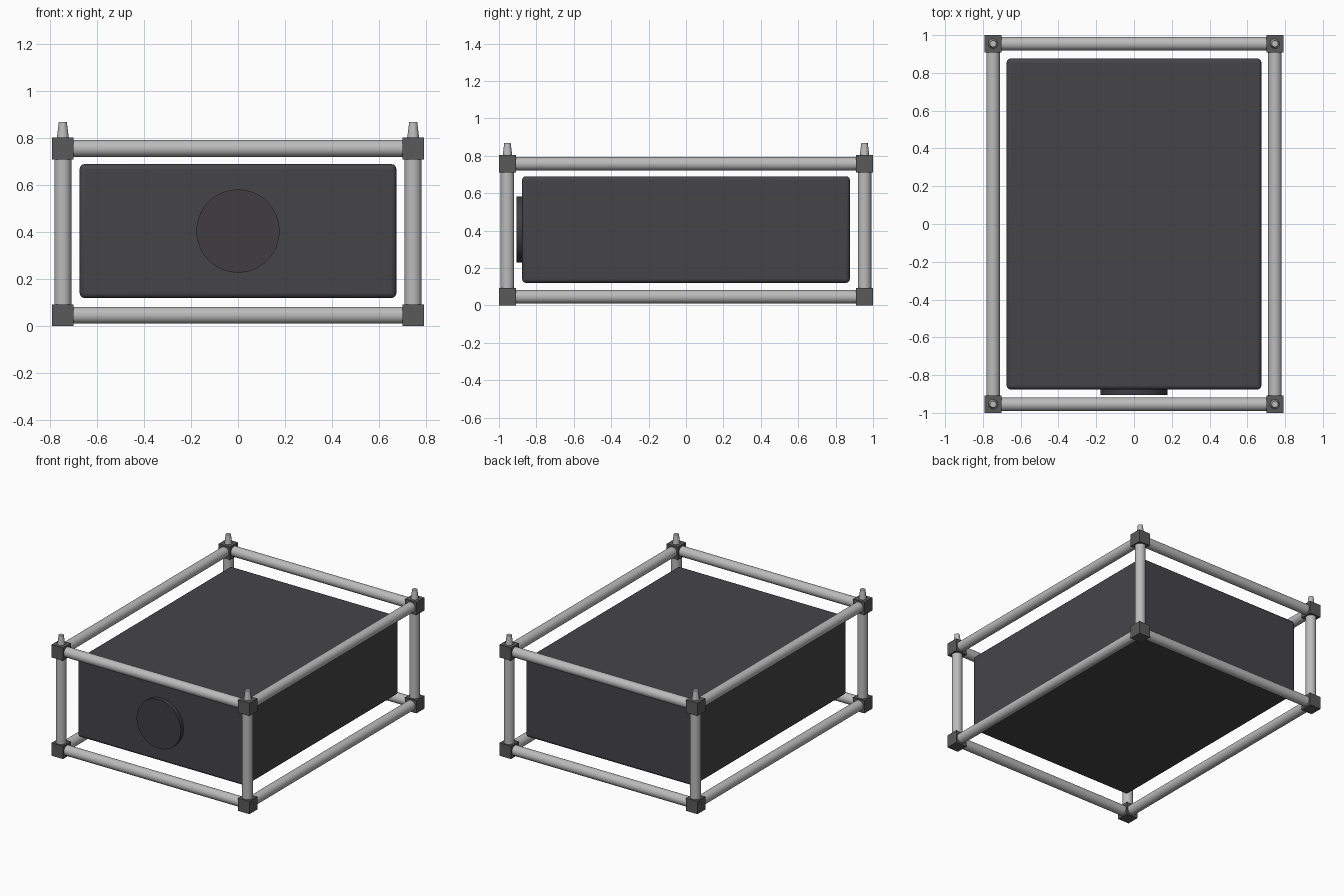
import bpy, math
from mathutils import Vector

if "Cube" in bpy.data.objects:
    bpy.data.objects.remove(bpy.data.objects["Cube"])

X, Y, Z0, Z1 = 0.746, 0.9545, 0.0465, 0.757   # corner centres of the frame
TUBE_R, CUBE = 0.036, 0.091


def material(name, rgb):
    m = bpy.data.materials.new(name)
    m.diffuse_color = (*rgb, 1)
    m.use_nodes = True
    m.node_tree.nodes["Principled BSDF"].inputs["Base Color"].default_value = m.diffuse_color
    return m


steel = material("steel", (0.50, 0.50, 0.50))
joint = material("joint_grey", (0.10, 0.10, 0.10))
shell = material("dark_shell", (0.06, 0.058, 0.064))
black = material("cap_black", (0.05, 0.048, 0.053))


def finish(name, mat, smooth=True):
    ob = bpy.context.object
    ob.name = name
    ob.data.materials.append(mat)
    if smooth:
        bpy.ops.object.shade_smooth_by_angle(angle=math.radians(35))
    return ob


def box(name, loc, size, mat, bevel, segments):
    bpy.ops.mesh.primitive_cube_add(size=1, location=loc)
    ob = bpy.context.object
    ob.scale = size
    bpy.ops.object.transform_apply(location=False, rotation=False, scale=True)
    finish(name, mat, segments > 1)
    if bevel:
        mod = ob.modifiers.new("bevel", 'BEVEL')
        mod.width, mod.segments = bevel, segments
    return ob


def tube(name, a, b):
    a, b = Vector(a), Vector(b)
    d = b - a
    bpy.ops.mesh.primitive_cylinder_add(
        vertices=32, radius=TUBE_R, depth=d.length, location=(a + b) / 2,
        rotation=d.to_track_quat('Z', 'Y').to_euler())
    finish(name, steel)


# Main enclosure with softly rounded edges
box("body", (0, 0, 0.405), (1.348, 1.752, 0.57), shell, 0.02, 3)

# Round cap on the front face
bpy.ops.mesh.primitive_cylinder_add(vertices=64, radius=0.177, depth=0.05,
                                    location=(0, -0.881, 0.405),
                                    rotation=(math.pi / 2, 0, 0))
finish("front_cap", black)

# Horizontal frame tubes
for level, z in (("lower", Z0), ("upper", Z1)):
    for s in (-1, 1):
        tube(f"{level}_cross_tube", (-X, s * Y, z), (X, s * Y, z))
        tube(f"{level}_side_tube", (s * X, -Y, z), (s * X, Y, z))

# Posts, corner joints and tapered stacking pins
for sx in (-1, 1):
    for sy in (-1, 1):
        x, y = sx * X, sy * Y
        tube("post", (x, y, Z0), (x, y, Z1))
        for z in (Z0, Z1):
            box("corner_joint", (x, y, z), (CUBE, CUBE, CUBE + 0.002), joint, 0, 1)
        bpy.ops.mesh.primitive_cone_add(vertices=24, radius1=0.027, radius2=0.017,
                                        depth=0.078, location=(x, y, 0.83))
        finish("stacking_pin", steel)
